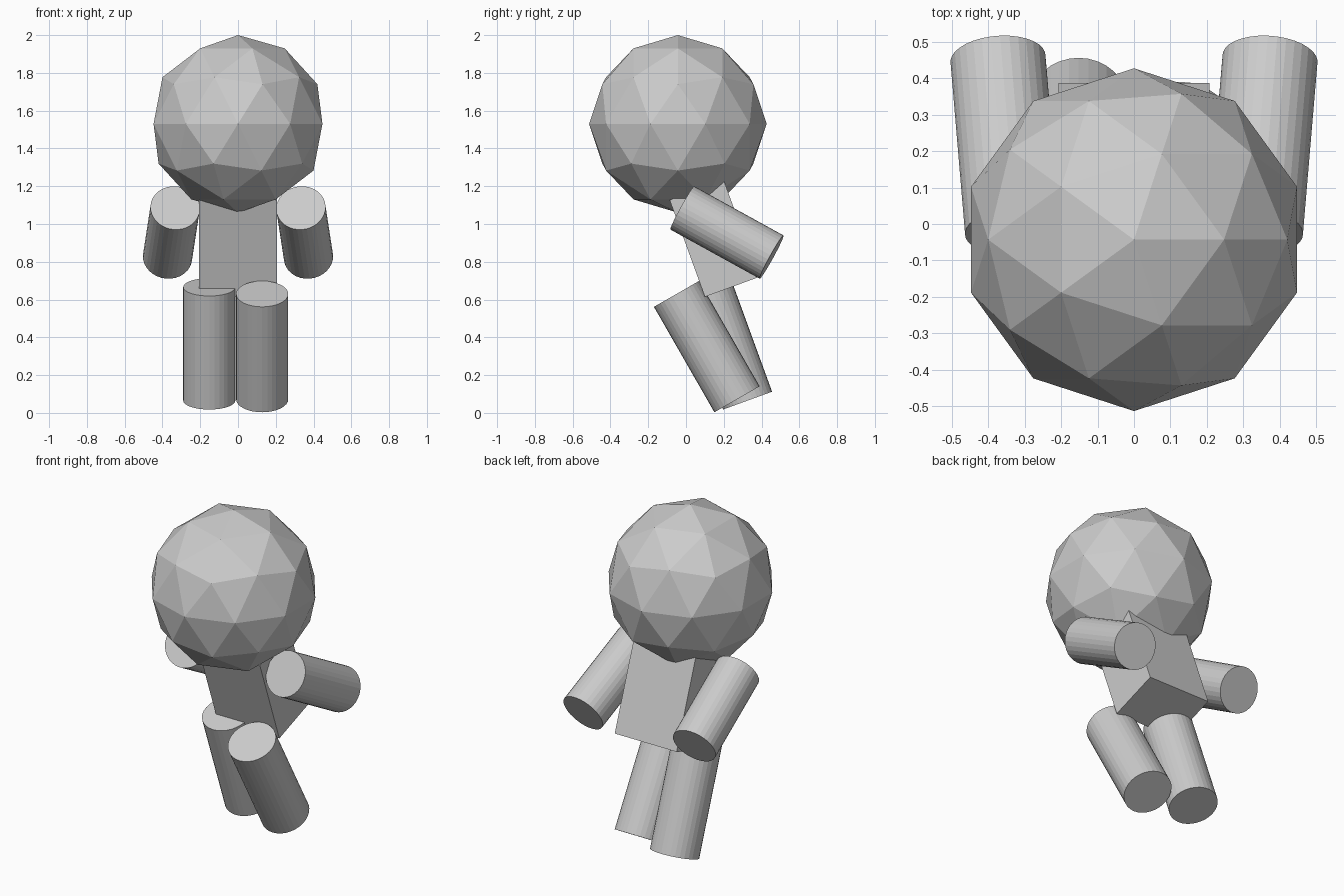
import bpy
from mathutils import Vector
from math import radians

if "Cube" in bpy.data.objects:
    bpy.data.objects.remove(bpy.data.objects["Cube"])


def limb(name, top, bottom, radius):
    """Flat-shaded cylinder running between two end points."""
    a, b = Vector(top), Vector(bottom)
    axis = a - b
    bpy.ops.mesh.primitive_cylinder_add(vertices=32, radius=radius,
                                        depth=axis.length, location=(a + b) / 2)
    obj = bpy.context.object
    obj.name = name
    obj.rotation_euler = Vector((0, 0, 1)).rotation_difference(axis).to_euler()
    return obj


# Head: low-poly ball
bpy.ops.mesh.primitive_ico_sphere_add(subdivisions=2, radius=0.47,
                                      location=(0, -0.043, 1.53))
bpy.context.object.name = "head"

# Torso: box leaning forward
bpy.ops.mesh.primitive_cube_add(size=1, location=(0, 0.15, 0.923),
                                rotation=(radians(20), 0, 0))
torso = bpy.context.object
torso.name = "torso"
torso.scale = (0.415, 0.305, 0.545)

# Arms: swept backwards and slightly outwards
for side, s in (("right", 1), ("left", -1)):
    limb(side + "_arm", (s * 0.333, -0.019, 1.085),
         (s * 0.373, 0.453, 0.825), 0.131)

# Legs: each at its own backward lean
limb("right_leg", (0.128, -0.05, 0.63), (0.128, 0.27, 0.072), 0.138)
limb("left_leg", (-0.152, 0.107, 0.666), (-0.152, 0.326, 0.065), 0.138)
